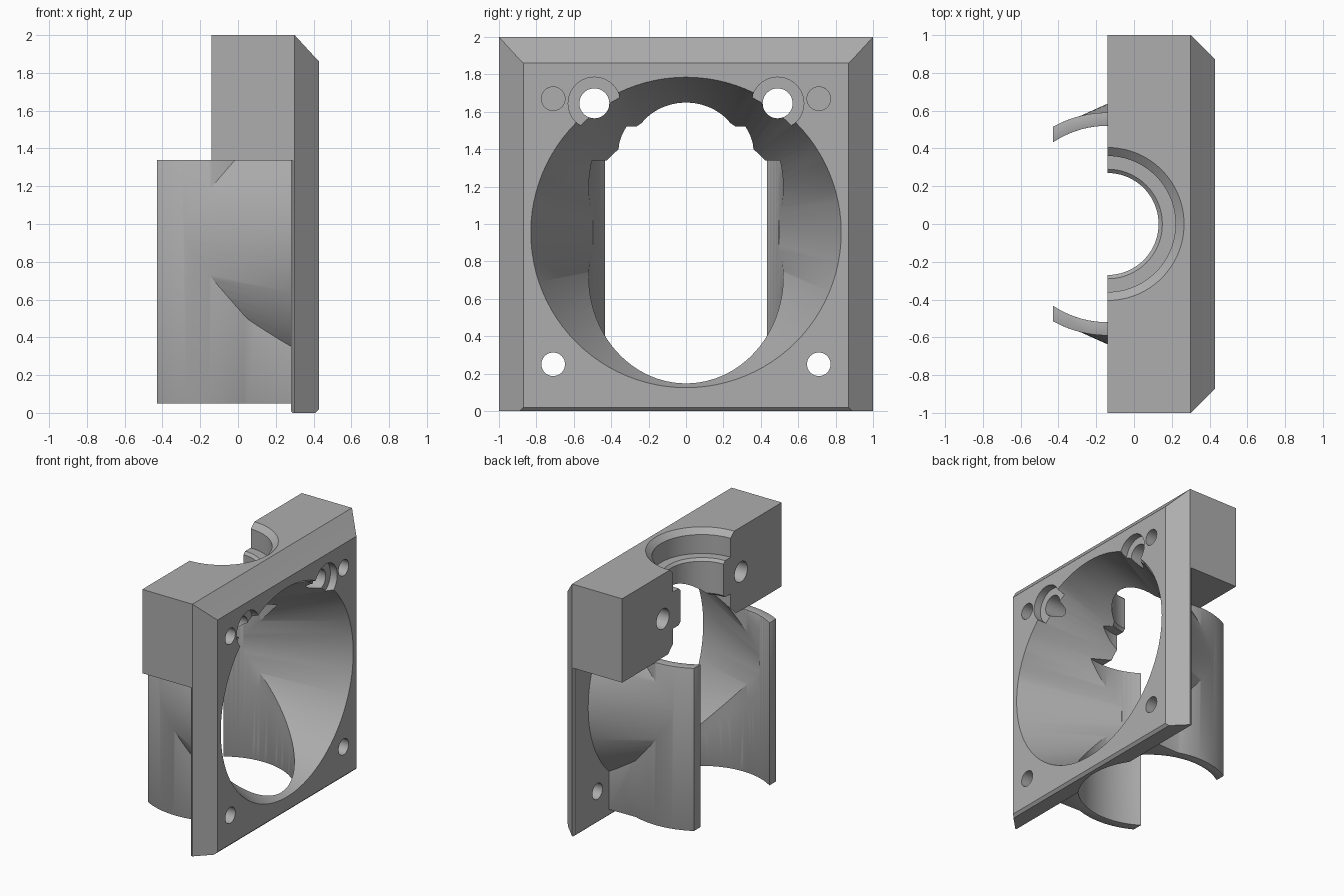
import bpy, bmesh, math
from mathutils import Matrix, Vector

cube = bpy.data.objects.get("Cube")
if cube:
    bpy.data.objects.remove(cube, do_unlink=True)

grey = bpy.data.materials.new("plain grey")
grey.use_nodes = True
colour = (0.42, 0.42, 0.42, 1)
grey.diffuse_color = colour
grey.node_tree.nodes["Principled BSDF"].inputs["Base Color"].default_value = colour

TURN_TO_X = Matrix.Rotation(math.pi / 2, 4, 'Y')
AXIS_X = -0.14        # vertical axis of the clamped cylinder
FAN_Z = 0.955         # height of the round opening's centre


def loft(name, rings):
    """Solid skinned through closed rings of points, capped at both ends."""
    bm = bmesh.new()
    loops = [[bm.verts.new(p) for p in ring] for ring in rings]
    n = len(loops[0])
    for a, b in zip(loops, loops[1:]):
        for i in range(n):
            j = (i + 1) % n
            bm.faces.new((a[i], a[j], b[j], b[i]))
    bm.faces.new(loops[0][::-1])
    bm.faces.new(loops[-1])
    bmesh.ops.recalc_face_normals(bm, faces=bm.faces)
    mesh = bpy.data.meshes.new(name)
    bm.to_mesh(mesh)
    bm.free()
    mesh.materials.append(grey)
    obj = bpy.data.objects.new(name, mesh)
    bpy.context.collection.objects.link(obj)
    return obj


def revolve(name, profile, matrix, sides=96):
    """Turn (radius, height) pairs around local z."""
    angles = [math.tau * i / sides for i in range(sides)]
    return loft(name, [[matrix @ Vector((r * math.cos(a), r * math.sin(a), h))
                        for a in angles] for r, h in profile])


def along_x(name, profile, y, z, sides=96):
    return revolve(name, profile, Matrix.Translation((0, y, z)) @ TURN_TO_X, sides)


def slab(name, sections):
    """Box-like solid from (x, half width, bottom, top) sections."""
    return loft(name, [[(x, -w, b), (x, w, b), (x, w, t), (x, -w, t)]
                       for x, w, b, t in sections])


def apply(obj, mod):
    bpy.context.view_layer.objects.active = obj
    bpy.ops.object.modifier_apply(modifier=mod.name)


def combine(obj, other, operation, keep=False):
    mod = obj.modifiers.new("combine", 'BOOLEAN')
    mod.operation, mod.solver, mod.object = operation, 'EXACT', other
    apply(obj, mod)
    if not keep:
        bpy.data.objects.remove(other, do_unlink=True)


def bevel(obj, width):
    mod = obj.modifiers.new("soft edges", 'BEVEL')
    mod.width, mod.segments = width, 2
    mod.limit_method, mod.angle_limit = 'ANGLE', math.radians(50)
    apply(obj, mod)


# Chamfered front plate and clamp block
body = slab("duct_mount", [(0.28, 0.99, 0.01, 2), (0.29, 1, 0, 2), (0.30, 1, 0, 2),
                           (0.41, 0.89, 0, 1.88), (0.43, 0.87, 0.02, 1.86)])
block = slab("clamp_block", [(AXIS_X, 1, 1.335, 2), (0.295, 1, 1.335, 2)])

# Curved side arms, running straight into the plate
start, end = math.acos(0.19 / 0.59), math.acos(-0.29 / 0.59)
arc = [start + (end - start) * i / 24 for i in range(25)]
half = [(0.31, 0.565)] + [(AXIS_X + 0.59 * math.cos(a), 0.59 * math.sin(a)) for a in arc]
outline = half + [(x, -y) for x, y in reversed(half)]
arms = loft("side_arms", [[(x, y, z) for x, y in outline] for z in (0.05, 1.34)])
bore = revolve("bore_cutter", [(0.52, -0.2), (0.52, 1.34)],
               Matrix.Translation((AXIS_X, 0, 0)))
combine(arms, bore, 'DIFFERENCE', keep=True)
bevel(arms, 0.015)

# Tapered duct, trimmed level with the arm tops
duct = along_x("duct", [(0.565, -0.30), (0.835, 0.30)], 0, FAN_Z)
trim = slab("trim_cutter", [(-1, 1.5, 1.338, 3), (1, 1.5, 1.338, 3)])
combine(duct, trim, 'DIFFERENCE')

for part in (block, arms, duct):
    combine(body, part, 'UNION')

# Hollow interior: bore and tapered air passage
combine(body, bore, 'DIFFERENCE')
combine(body, along_x("air_cutter", [(0.50, -0.30), (0.83, 0.43), (0.83, 0.6)], 0, FAN_Z),
        'DIFFERENCE')

# Stepped half-round clamp groove
groove = [(0.405, 1.30), (0.405, 1.335), (0.36, 1.40), (0.36, 1.52), (0.29, 1.52),
          (0.27, 1.54), (0.27, 1.79), (0.29, 1.81), (0.36, 1.81), (0.36, 1.96),
          (0.405, 2.0), (0.405, 2.1)]
combine(body, revolve("groove_cutter", groove, Matrix.Translation((AXIS_X, 0, 0))),
        'DIFFERENCE')

# Screw holes on both sides
for side in (-1, 1):
    holes = (([(0.08, -0.5), (0.08, 0.37), (0.14, 0.37), (0.14, 0.6)], 0.49, 1.645),
             ([(0.063, 0.0), (0.063, 0.6)], 0.71, 1.67),
             ([(0.063, 0.1), (0.063, 0.6)], 0.71, 0.25))
    for profile, y, z in holes:
        combine(body, along_x("hole_cutter", profile, side * y, z, 40), 'DIFFERENCE')

# Smooth curved walls, crisp edges
bpy.ops.object.select_all(action='DESELECT')
body.select_set(True)
bpy.context.view_layer.objects.active = body
bpy.ops.object.shade_smooth_by_angle(angle=math.radians(30))
